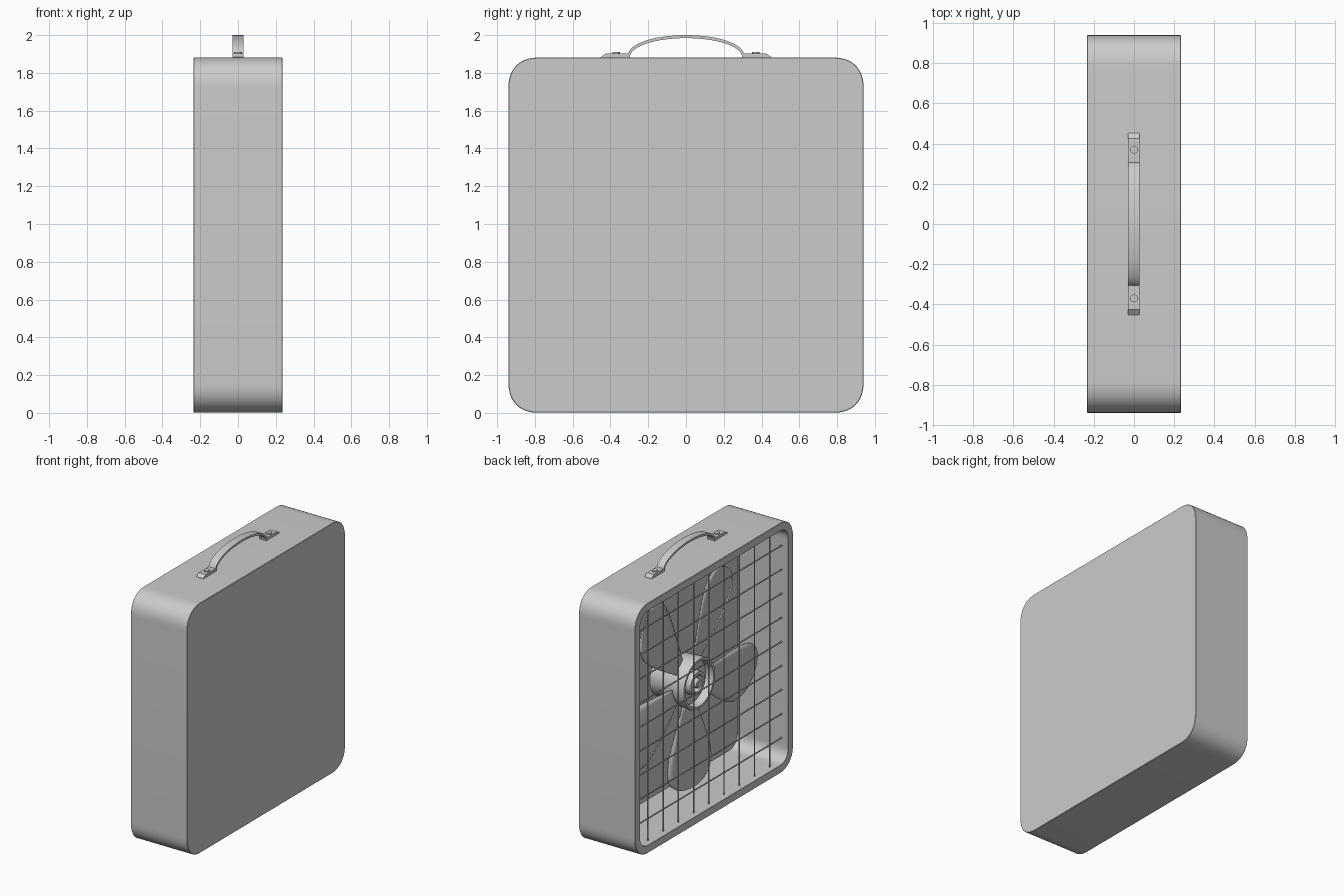
import bpy, bmesh, math
from mathutils import Vector

if "Cube" in bpy.data.objects:
    bpy.data.objects.remove(bpy.data.objects["Cube"])

CZ = 0.941  # height of the fan axis


def finish(name, bm, angle=35):
    bmesh.ops.recalc_face_normals(bm, faces=bm.faces)
    me = bpy.data.meshes.new(name)
    bm.to_mesh(me)
    bm.free()
    ob = bpy.data.objects.new(name, me)
    bpy.context.collection.objects.link(ob)
    bpy.ops.object.select_all(action='DESELECT')
    ob.select_set(True)
    bpy.context.view_layer.objects.active = ob
    bpy.ops.object.shade_smooth_by_angle(angle=math.radians(angle))
    return ob


def loft(name, loops):
    """Skin a series of closed loops and cap both ends."""
    bm = bmesh.new()
    rings = [[bm.verts.new(p) for p in loop] for loop in loops]
    n = len(rings[0])
    for a, b in zip(rings, rings[1:]):
        for i in range(n):
            j = (i + 1) % n
            bm.faces.new((a[i], a[j], b[j], b[i]))
    bm.faces.new(rings[0])
    bm.faces.new(rings[-1])
    return finish(name, bm)


def rounded_square(x, inset, half=0.94, radius=0.16, steps=12):
    h, r = half - inset, radius - inset
    pts = []
    for k in range(4):
        sy = 1 if k in (0, 3) else -1
        sz = 1 if k < 2 else -1
        for i in range(steps + 1):
            a = math.pi / 2 * (k + i / steps)
            y = sy * (h - r + r * abs(math.cos(a)) ** 0.87)
            z = sz * (h - r + r * abs(math.sin(a)) ** 0.87)
            pts.append((x, y, CZ + z))
    return pts


def circle(x, r, n=48):
    return [(x, r * math.cos(2 * math.pi * i / n), CZ + r * math.sin(2 * math.pi * i / n))
            for i in range(n)]


def rod(name, p, q, r, n=10):
    p, q = Vector(p), Vector(q)
    bm = bmesh.new()
    bmesh.ops.create_cone(bm, cap_ends=True, segments=n, radius1=r, radius2=r, depth=(q - p).length)
    rot = (q - p).to_track_quat('Z', 'Y')
    for v in bm.verts:
        v.co = rot @ v.co + (p + q) / 2
    return finish(name, bm)


# Case: closed at +x, open tray at -x with a flat rim
loft("case", [rounded_square(x, i) for x, i in (
    (0.235, 0.003), (0.232, 0.0), (-0.232, 0.0), (-0.235, 0.003),
    (-0.235, 0.056), (-0.233, 0.058), (0.19, 0.058))])

# Wire grille
for i in range(-4, 5):
    d = i * 0.181
    rod(f"grille_vertical_{i + 5}", (-0.19, d, CZ - 0.882), (-0.19, d, CZ + 0.882), 0.005)
    z = CZ + d
    rod(f"grille_horizontal_{i + 5}", (-0.18, -0.882, z), (-0.18, 0.882, z), 0.005)

# Hub cup with inner ring, motor behind it and centre shaft
loft("hub", [circle(x, r) for x, r in (
    (0.07, 0.18), (-0.105, 0.19), (-0.112, 0.186), (-0.112, 0.168), (-0.105, 0.165),
    (-0.05, 0.162), (-0.05, 0.09), (-0.1, 0.085), (-0.1, 0.062), (-0.06, 0.06))])
loft("shaft", [circle(x, r, 24) for x, r in ((-0.05, 0.035), (-0.11, 0.035), (-0.115, 0.03))])
loft("motor", [circle(x, r) for x, r in ((0.2, 0.16), (0.08, 0.16), (0.065, 0.145))])

# Five pitched paddle blades
PITCH = math.radians(8)
for k in range(5):
    a = math.radians(56 - 72 * k)
    radial = Vector((0, -math.cos(a), math.sin(a)))
    tangent = Vector((0, math.sin(a), math.cos(a)))
    bm = bmesh.new()
    rows = []
    for i in range(25):
        s = math.sin(math.pi / 2 * i / 24)
        w = (0.06 + 0.27 * s) * math.sqrt(max(1 - s ** 4, 0.0004))
        row = []
        for j in range(9):
            t = (j / 4 - 1) * w
            chord = t * math.cos(PITCH)
            x = -0.02 - t * math.sin(PITCH) + 0.2 * t * t
            row.append(bm.verts.new(Vector((x, 0, CZ)) + radial * (0.17 + 0.65 * s) + tangent * chord))
        rows.append(row)
    for r0, r1 in zip(rows, rows[1:]):
        for j in range(8):
            bm.faces.new((r0[j], r0[j + 1], r1[j + 1], r1[j]))
    blade = finish(f"blade_{k + 1}", bm)
    mod = blade.modifiers.new("thickness", 'SOLIDIFY')
    mod.thickness = 0.008
    mod.offset = 0

# Carrying handle: arched strap between two chamfered feet
N = 28
outer, inner = [], []
for i in range(N + 1):
    a = math.pi * i / N
    c, s = math.cos(a), math.sin(a)
    outer.append((0.308 * c, 1.89 + 0.11 * s ** 0.95))
    inner.append((0.298 * c, 1.88 + 0.104 * s ** 0.95))
outer = [p for p in outer if p[1] > 1.91]
profile = ([(0.452, 1.88), (0.452, 1.883), (0.425, 1.903), (0.307, 1.903)] + outer
           + [(-0.307, 1.903), (-0.425, 1.903), (-0.452, 1.883), (-0.452, 1.88)] + inner[::-1])
loft("handle", [[(x, y, z) for y, z in profile] for x in (-0.03, 0.028)])
for side, y in (("left", -0.37), ("right", 0.37)):
    rod(f"handle_screw_{side}", (0, y, 1.895), (0, y, 1.911), 0.02, 12)
